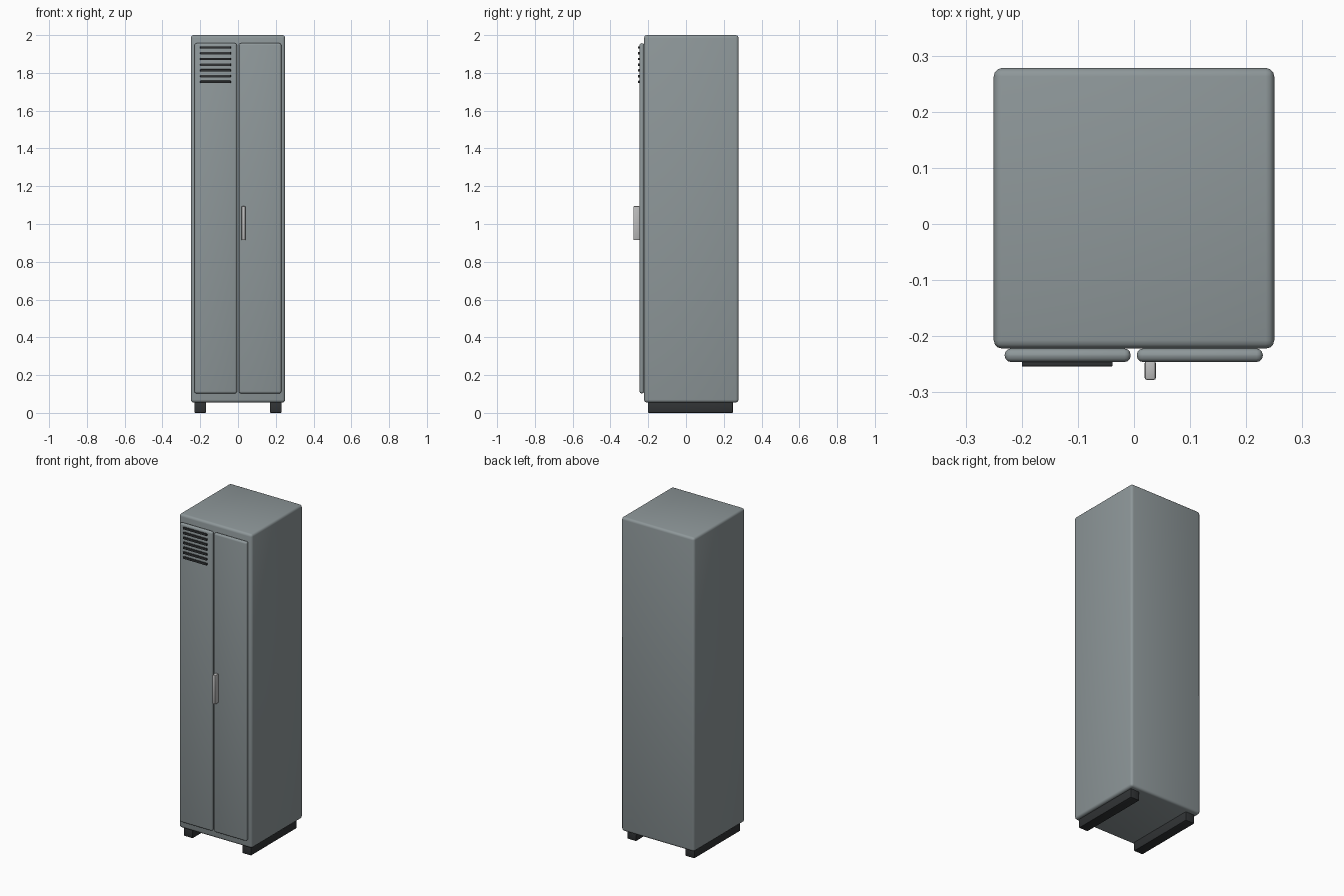
import bpy
import math

if "Cube" in bpy.data.objects:
    bpy.data.objects.remove(bpy.data.objects["Cube"])


def material(name, rgb):
    mat = bpy.data.materials.new(name)
    mat.diffuse_color = (*rgb, 1)
    mat.use_nodes = True
    mat.node_tree.nodes["Principled BSDF"].inputs["Base Color"].default_value = mat.diffuse_color
    return mat


steel = material("painted_steel", (0.27, 0.31, 0.32))
dark = material("dark_rubber", (0.03, 0.033, 0.035))
metal = material("handle_metal", (0.5, 0.5, 0.5))


def box(name, lo, hi, bevel, segments, mat):
    """Rounded box between two opposite corners."""
    centre = [(a + b) / 2 for a, b in zip(lo, hi)]
    bpy.ops.mesh.primitive_cube_add(size=1, location=centre)
    ob = bpy.context.object
    ob.name = name
    ob.scale = [b - a for a, b in zip(lo, hi)]
    bpy.ops.object.transform_apply(location=False, rotation=False, scale=True)
    ob.data.materials.append(mat)
    mod = ob.modifiers.new("rounded_edges", 'BEVEL')
    mod.width = bevel
    mod.segments = segments
    bpy.ops.object.modifier_apply(modifier=mod.name)
    bpy.ops.object.shade_smooth_by_angle(angle=math.radians(40))
    return ob


# Cabinet body
box("cabinet_body", (-0.25, -0.222, 0.055), (0.25, 0.278, 2.0), 0.015, 3, steel)

# Two narrow doors
for side, x0 in (("left", -0.2305), ("right", 0.005)):
    box(f"{side}_door", (x0, -0.246, 0.103), (x0 + 0.2245, -0.222, 1.957),
        0.011, 3, steel)

# Vent slats at the top of the left door
for i in range(7):
    z = 1.752 + i * 0.0304
    box(f"vent_slat_{i + 1}", (-0.2, -0.254, z - 0.0065), (-0.038, -0.242, z + 0.0065),
        0.002, 2, dark)

# Handle on the right door
box("door_handle", (0.019, -0.278, 0.914), (0.039, -0.244, 1.094), 0.004, 2, metal)

# Base runners
for side, s in (("left", -1), ("right", 1)):
    x = s * 0.2
    box(f"{side}_base_runner", (x - 0.031, -0.202, 0.0), (x + 0.031, 0.248, 0.058),
        0.004, 2, dark)
